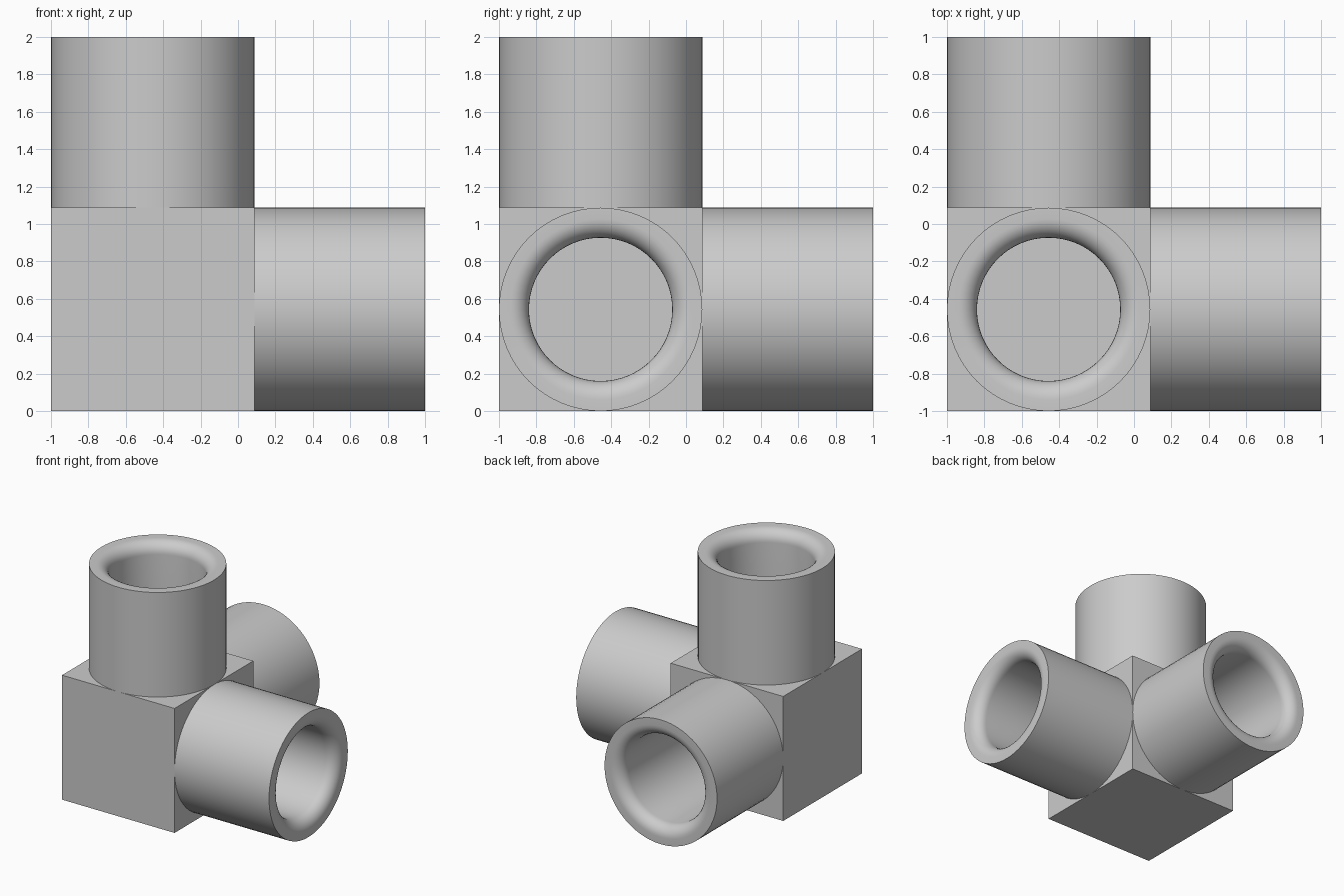
import bpy, bmesh, math
from mathutils import Vector, Matrix

default = bpy.data.objects.get("Cube")
if default:
    bpy.data.objects.remove(default, do_unlink=True)

SIDE = 1.087            # cube edge, also the pipe diameter
HALF = SIDE / 2
LENGTH = 2 - SIDE       # pipe length
BORE = 0.383
ROUND = 0.1             # rounded lip radius
SEGMENTS = 64
CENTER = Vector((HALF - 1, HALF - 1, HALF))

grey = bpy.data.materials.new("light grey")
grey.use_nodes = True
grey.diffuse_color = (0.6, 0.6, 0.6, 1)
grey.node_tree.nodes["Principled BSDF"].inputs["Base Color"].default_value = (0.6, 0.6, 0.6, 1)


def add_object(name, bm):
    mesh = bpy.data.meshes.new(name)
    bmesh.ops.recalc_face_normals(bm, faces=bm.faces)
    bm.to_mesh(mesh)
    bm.free()
    mesh.materials.append(grey)
    obj = bpy.data.objects.new(name, mesh)
    bpy.context.collection.objects.link(obj)
    return obj


# Corner block
bm = bmesh.new()
bmesh.ops.create_cube(bm, size=SIDE, matrix=Matrix.Translation(CENTER))
add_object("corner_block", bm)

# Pipe section: outer wall, flat end, rounded lip, bore
profile = [(HALF, 0), (HALF, LENGTH)]
for i in range(9):
    a = math.pi / 2 * i / 8
    profile.append((BORE + ROUND * (1 - math.sin(a)),
                    LENGTH - ROUND * (1 - math.cos(a))))
profile.append((BORE, 0))


def add_pipe(name, direction):
    bm = bmesh.new()
    verts = [bm.verts.new((r, 0, h)) for r, h in profile]
    # Closed section, so that the tube is a solid ring
    edges = [bm.edges.new((verts[i - 1], v)) for i, v in enumerate(verts)]
    bmesh.ops.spin(bm, geom=verts + edges, cent=(0, 0, 0), axis=(0, 0, 1),
                   angle=math.tau, steps=SEGMENTS, use_merge=True)
    bmesh.ops.remove_doubles(bm, verts=bm.verts, dist=0.0001)
    axis = Vector(direction)
    turn = axis.to_track_quat('Z', 'Y').to_matrix().to_4x4()
    bmesh.ops.transform(bm, verts=bm.verts,
                        matrix=Matrix.Translation(CENTER + axis * HALF) @ turn)
    obj = add_object(name, bm)
    bpy.ops.object.select_all(action='DESELECT')
    obj.select_set(True)
    bpy.context.view_layer.objects.active = obj
    bpy.ops.object.shade_smooth_by_angle(angle=math.radians(30))


# One pipe along each axis
add_pipe("left_pipe", (1, 0, 0))
add_pipe("back_pipe", (0, 1, 0))
add_pipe("top_pipe", (0, 0, 1))
